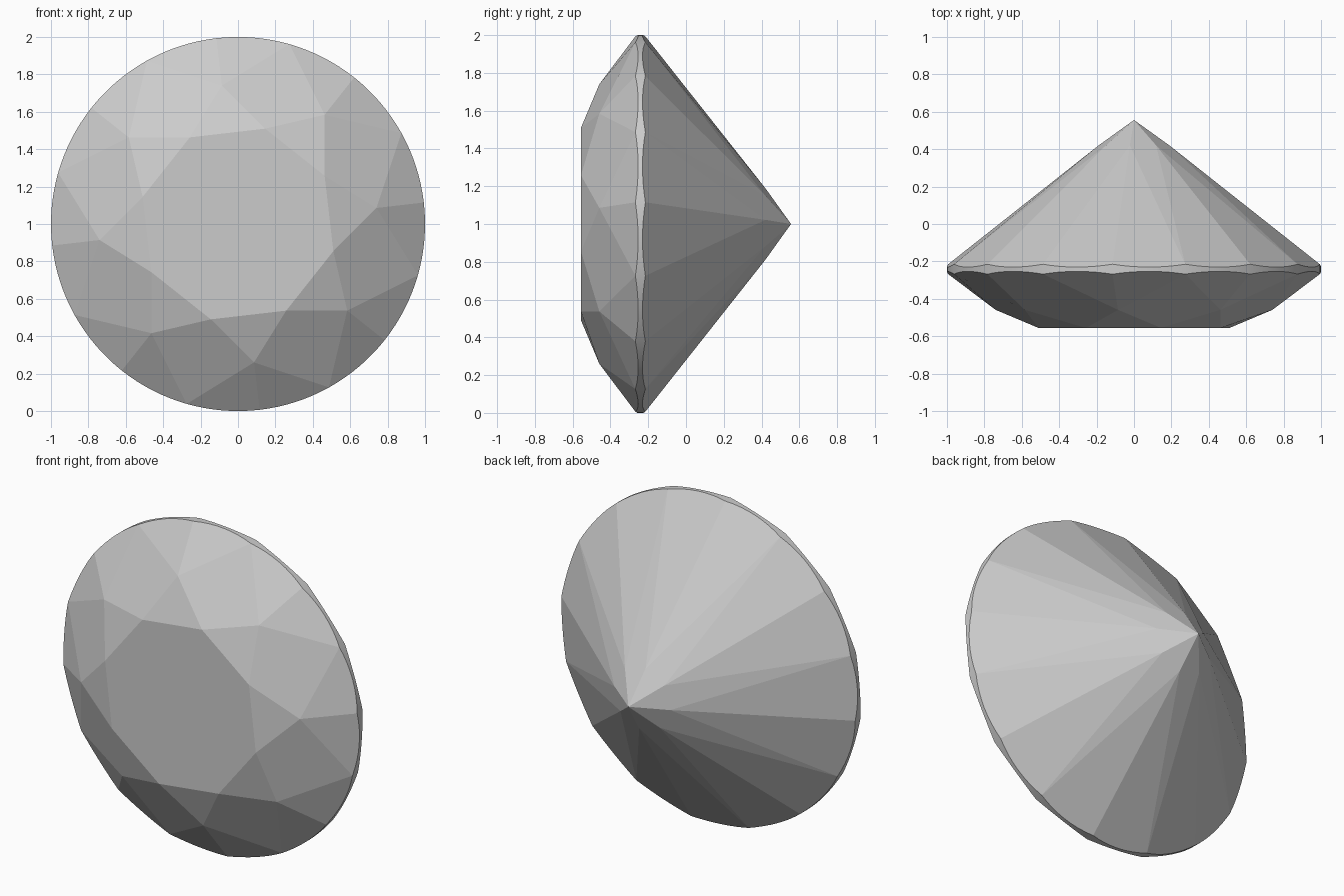
import bpy, bmesh
from math import sin, cos, radians
from mathutils import Vector
from mathutils.geometry import normal

if "Cube" in bpy.data.objects:
    bpy.data.objects.remove(bpy.data.objects["Cube"])

OFFSET = 6.6                      # rotation of the cut about its axis
TABLE_Y, CULET_Y = -0.556, 0.556
GIRDLE_FRONT, GIRDLE_BACK = -0.268, -0.215
TABLE_R, CROWN_R, PAV_R = 0.53, 0.745, 0.19
ARC = 8                           # girdle segments per half facet

bm = bmesh.new()


def pt(r, deg, y):
    a = radians(deg + OFFSET)
    return Vector((r * cos(a), y, 1 + r * sin(a)))


def face(points, smooth=False):
    f = bm.faces.new([bm.verts.new(p) for p in points])
    f.smooth = smooth


def main_y(r, y0, r0, y1):
    """Height on a main facet, 22.5 degrees off its centre line."""
    return y0 + (y1 - y0) * (r * cos(radians(22.5)) - r0) / (1 - r0)


def girdle_arc(inner, a, b, y):
    """Where the half facet through inner meets the round girdle."""
    p, q = pt(1, a, y), pt(1, b, y)
    n = normal(inner, p, q)
    arc = []
    for i in range(ARC + 1):
        v = pt(1, a + (b - a) * i / ARC, 0)
        v.y = p.y - (n.x * (v.x - p.x) + n.z * (v.z - p.z)) / n.y
        arc.append(v)
    return arc


crown_y = main_y(CROWN_R, TABLE_Y, TABLE_R, GIRDLE_FRONT)
pav_y = main_y(PAV_R, CULET_Y, 0, GIRDLE_BACK)
culet = Vector((0, CULET_Y, 1))

# Table
face([pt(TABLE_R, 45 * k + 22.5, TABLE_Y) for k in range(8)])

for k in range(8):
    a = 45 * k
    mid, mid_next = pt(CROWN_R, a, crown_y), pt(CROWN_R, a + 45, crown_y)
    low, low_next = pt(PAV_R, a, pav_y), pt(PAV_R, a + 45, pav_y)
    t0, t1 = pt(TABLE_R, a - 22.5, TABLE_Y), pt(TABLE_R, a + 22.5, TABLE_Y)
    # Star, crown kite and pavilion main facets
    face([t0, mid, t1])
    face([t1, mid, pt(1, a + 22.5, GIRDLE_FRONT), mid_next])
    face([culet, low, pt(1, a + 22.5, GIRDLE_BACK), low_next])
    # Half facets either side of each junction, joined by the girdle band
    for b, c in ((a - 22.5, a), (a, a + 22.5)):
        front = girdle_arc(mid, b, c, GIRDLE_FRONT)
        back = girdle_arc(low, b, c, GIRDLE_BACK)
        face([mid] + front)
        face([low] + back)
        for i in range(ARC):
            face([front[i], front[i + 1], back[i + 1], back[i]], True)

bmesh.ops.remove_doubles(bm, verts=bm.verts, dist=1e-4)
bmesh.ops.recalc_face_normals(bm, faces=bm.faces)
mesh = bpy.data.meshes.new("cut_gem")
bm.to_mesh(mesh)
bm.free()
bpy.context.collection.objects.link(bpy.data.objects.new("cut_gem", mesh))
